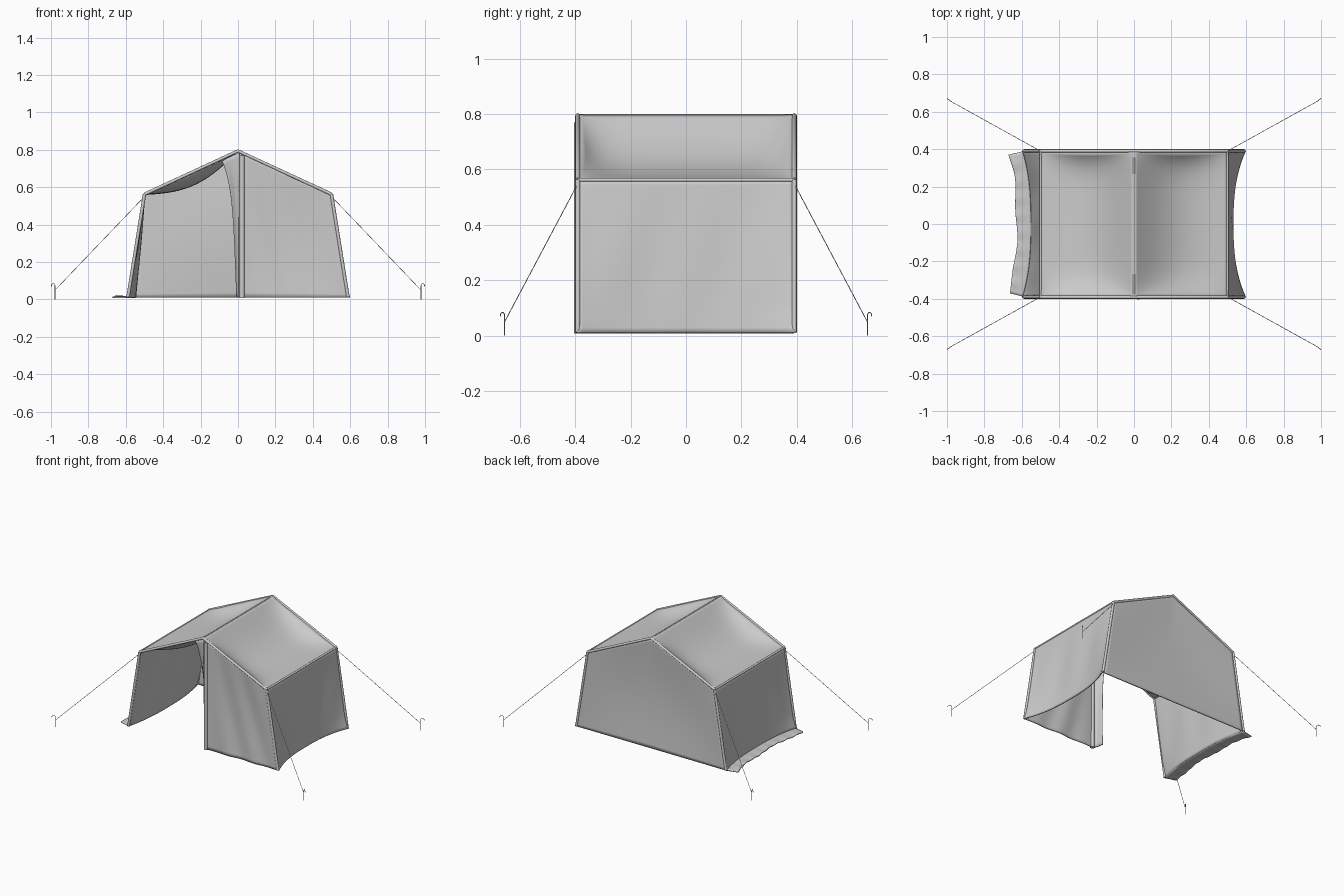
import bpy, math
from math import sin, cos, pi

if "Cube" in bpy.data.objects:
    bpy.data.objects.remove(bpy.data.objects["Cube"])

EAVE_X, EAVE_Z, FOOT_X, FOOT_Z, RIDGE_Z, HALF = 0.5, 0.562, 0.588, 0.01, 0.796, 0.39


def lerp(a, b, t):
    return a + (b - a) * t


def cloth(name, f, nu=40, nv=30, thick=0.008):
    """Thin smooth sheet from a function of u, v in 0..1."""
    verts = [f(i / nu, j / nv) for j in range(nv + 1) for i in range(nu + 1)]
    w = nu + 1
    faces = [(j * w + i, j * w + i + 1, (j + 1) * w + i + 1, (j + 1) * w + i)
             for j in range(nv) for i in range(nu)]
    me = bpy.data.meshes.new(name)
    me.from_pydata(verts, [], faces)
    ob = bpy.data.objects.new(name, me)
    bpy.context.collection.objects.link(ob)
    for p in me.polygons:
        p.use_smooth = True
    s = ob.modifiers.new("thickness", 'SOLIDIFY')
    s.thickness, s.offset = thick, 0
    return ob


def cord(name, pts, r, res=2):
    cu = bpy.data.curves.new(name, 'CURVE')
    cu.dimensions = '3D'
    cu.bevel_depth, cu.bevel_resolution, cu.use_fill_caps = r, res, True
    sp = cu.splines.new('POLY')
    sp.points.add(len(pts) - 1)
    for p, q in zip(sp.points, pts):
        p.co = (*q, 1)
    ob = bpy.data.objects.new(name, cu)
    bpy.context.collection.objects.link(ob)
    return ob


def gable(u, v):
    """Point of an end wall: u from -1 to 1 across, v from foot to roof."""
    x = lerp(FOOT_X * u, EAVE_X * u, v)
    z = lerp(FOOT_Z, lerp(RIDGE_Z, EAVE_Z, abs(u)), v)
    return x, z


# Sagging roof halves
for sx, side in ((-1, "left"), (1, "right")):
    def roof(u, v, sx=sx):
        s = 2 * u - 1
        sag = 0.063 * sin(pi * v) * (1 - abs(s) ** 6)
        y = s * (HALF + 0.006 - 0.012 * sin(pi * v))
        return (sx * (EAVE_X * v - 0.3 * sag), y, lerp(RIDGE_Z, EAVE_Z, v) - sag)
    cloth(side + "_roof", roof)

# Side walls pulled inward along the foot; the left one has a ground hem
for sx, side, pull in ((-1, "left", 0.04), (1, "right", 0.06)):
    def wall(u, v, sx=sx, pull=pull):
        s = 2 * u - 1
        x = lerp(EAVE_X, FOOT_X, v) - pull * v * (1 - abs(s) ** 2.5)
        x += 0.008 * max(0, v - 0.85) / 0.15 * abs(s) ** 4
        x += 0.003 * sin(9 * s + 2 * v) * sin(pi * v)
        return (sx * x, s * (HALF + 0.004 * v), lerp(EAVE_Z, FOOT_Z, v))
    cloth(side + "_wall", wall)


def hem(u, v):
    s = 2 * u - 1
    x = FOOT_X - 0.04 * (1 - abs(s) ** 2.5) + v * (0.08 + 0.006 * sin(7 * s))
    return (-x, s * (HALF - 0.02 * v), 0.011 + 0.005 * v * sin(13 * s) ** 2)


cloth("left_ground_hem", hem, 50, 6)


# Closed back wall
def back(u, v):
    x, z = gable(2 * u - 1, v)
    return (x, HALF - 0.018 * sin(pi * u) * sin(pi * v), z)


cloth("back_wall", back)


# Closed right half of the front, with soft vertical folds
def front(u, v):
    x, z = gable(lerp(0.04, 1, u), v)
    fold = 0.005 * sin(16 * u + 5 * v) * sin(pi * u) * (1 - 0.5 * v)
    return (x, -HALF + 0.012 * sin(pi * u) * sin(pi * v) + fold, z)


cloth("right_front_panel", front, 50, 30)


# Left front flap gathered against the centre pole
def flap(u, v):
    width = 0.014 + 0.03 * v + 0.05 * v ** 5
    x = 0.008 - u * width
    z = lerp(FOOT_Z, RIDGE_Z - 0.01 - 0.47 * u * width, v)
    y = -HALF + 0.07 * u * (1 - 0.5 * v) + 0.006 * sin(3 * pi * u) * (1 - v)
    return (x, y, z)


cloth("gathered_door_flap", flap, 16, 30)
cord("front_pole_sleeve", [(0.022, -HALF, 0.008), (0.022, -HALF, 0.77)], 0.014, 4)

# Rolled seams along both ends
for sy, end in ((-1, "front"), (1, "back")):
    y = sy * (HALF + 0.001)
    cord(end + "_roof_seam", [(-EAVE_X, y, EAVE_Z), (0, y, RIDGE_Z - 0.002),
                              (EAVE_X, y, EAVE_Z)], 0.009, 4)
    for sx, side in ((-1, "left"), (1, "right")):
        cord(f"{end}_{side}_corner_seam", [(sx * EAVE_X, y, EAVE_Z),
             (sx * FOOT_X, y, FOOT_Z + 0.002)], 0.009, 4)
cord("ridge_seam", [(0, -HALF, RIDGE_Z - 0.002), (0, HALF, RIDGE_Z - 0.002)], 0.006, 3)
for sx, side in ((-1, "left"), (1, "right")):
    cord(side + "_eave_seam", [(sx * EAVE_X, -HALF, EAVE_Z), (sx * EAVE_X, HALF, EAVE_Z)], 0.007, 3)

# Guy ropes and hooked pegs at the four corners
for sx, side in ((-1, "left"), (1, "right")):
    for sy, end in ((-1, "front"), (1, "back")):
        tag = f"{end}_{side}_"
        cord(tag + "guy_rope", [(sx * EAVE_X, sy * HALF, 0.55),
             (sx * 0.978, sy * 0.655, 0.05)], 0.0015)
        pts = [(sx * 0.978, sy * 0.655, 0.0), (sx * 0.978, sy * 0.655, 0.07)]
        for k in range(1, 7):
            a = pi - k * pi / 6
            d = 0.010 + 0.010 * cos(a)
            pts.append((sx * (0.978 + d), sy * (0.655 + 0.8 * d), 0.07 + 0.014 * sin(a)))
        cord(tag + "peg", pts, 0.0018)
